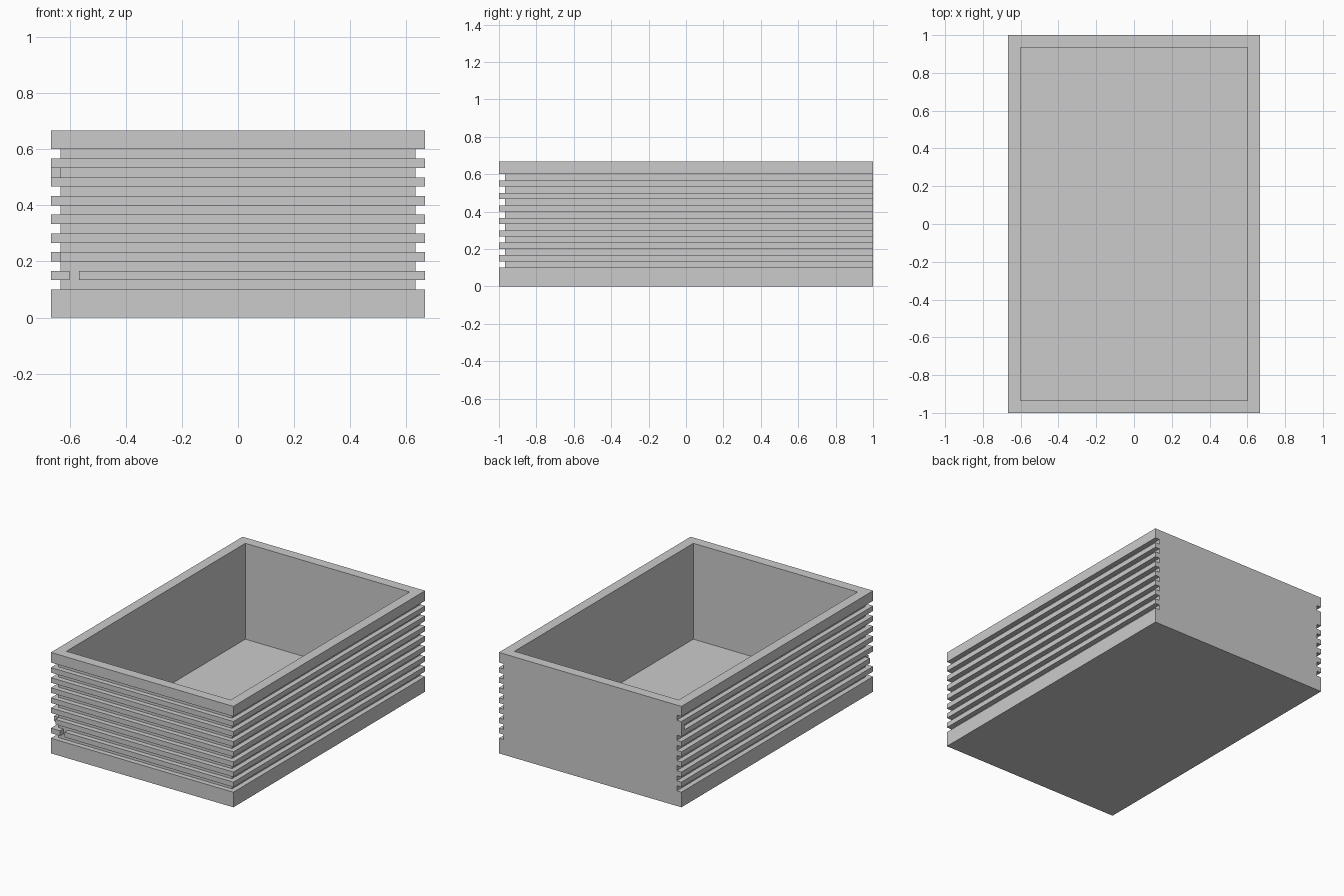
import bpy, bmesh

if "Cube" in bpy.data.objects:
    bpy.data.objects.remove(bpy.data.objects["Cube"])

U = 1 / 30  # modelling unit: one groove width


def prism(name, outline, z0, z1):
    """Extrude a plan outline (in units, counter-clockwise) from z0 to z1."""
    bm = bmesh.new()
    face = bm.faces.new([bm.verts.new((x * U, y * U, z0 * U)) for x, y in outline])
    ext = bmesh.ops.extrude_face_region(bm, geom=[face])
    verts = [g for g in ext["geom"] if isinstance(g, bmesh.types.BMVert)]
    bmesh.ops.translate(bm, verts=verts, vec=(0, 0, (z1 - z0) * U))
    bmesh.ops.recalc_face_normals(bm, faces=bm.faces)
    mesh = bpy.data.meshes.new(name)
    bm.to_mesh(mesh)
    bm.free()
    obj = bpy.data.objects.new(name, mesh)
    bpy.context.collection.objects.link(obj)
    return obj


def rect(x0, x1, y0, y1):
    return [(x0, y0), (x1, y0), (x1, y1), (x0, y1)]


def carve(target, cutter):
    """Subtract the cutter from the target, then discard the cutter."""
    cutter.hide_render = True
    mod = target.modifiers.new(cutter.name, 'BOOLEAN')
    mod.operation = 'DIFFERENCE'
    mod.solver = 'EXACT'
    mod.object = cutter
    bpy.context.view_layer.objects.active = target
    bpy.ops.object.modifier_apply(modifier=mod.name)
    bpy.data.objects.remove(cutter)


# Solid box, hollowed from above
crate = prism("crate", rect(-20, 20, -30, 30), 0, 20)
carve(crate, prism("cavity_cutter", rect(-18, 18, -28, 28), 1, 25))

# U-shaped grooves around the front and both sides, back left plain;
# the second groove from the top stops short at the back left corner
for i in range(8):
    z = 3 + 2 * i
    end = 29 if z == 15 else 32
    outline = [(-22, -32), (22, -32), (22, 32), (19, 32),
               (19, -29), (-19, -29), (-19, end), (-22, end)]
    carve(crate, prism("groove_cutter", outline, z, z + 1))

# Small notches in the two lowest slats
carve(crate, prism("front_notch_cutter", rect(-18, -17, -32, -29), 3.5, 5.5))
carve(crate, prism("corner_notch_cutter", rect(-22, -19, -32, -29), 5.5, 7.5))
